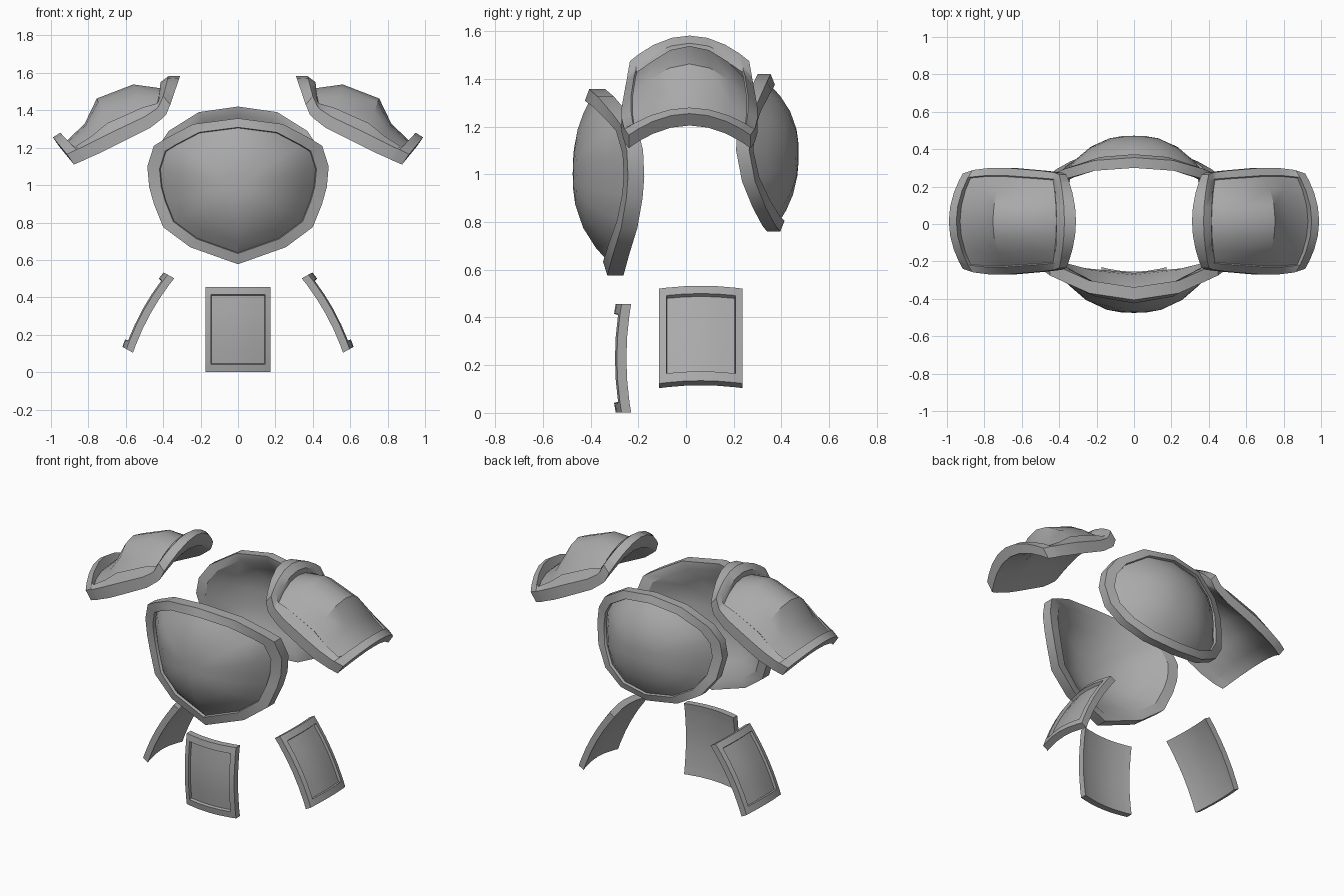
import bpy, bmesh, math
from mathutils import Matrix, Vector

if "Cube" in bpy.data.objects:
    bpy.data.objects.remove(bpy.data.objects["Cube"])

steel = bpy.data.materials.new("grey steel")
steel.diffuse_color = (0.4, 0.4, 0.4, 1)
steel.use_nodes = True
steel.node_tree.nodes["Principled BSDF"].inputs["Base Color"].default_value = steel.diffuse_color


def finish(name, bm):
    bmesh.ops.recalc_face_normals(bm, faces=bm.faces)
    me = bpy.data.meshes.new(name)
    bm.to_mesh(me)
    bm.free()
    me.materials.append(steel)
    ob = bpy.data.objects.new(name, me)
    bpy.context.collection.objects.link(ob)
    bpy.ops.object.select_all(action='DESELECT')
    ob.select_set(True)
    bpy.context.view_layer.objects.active = ob
    bpy.ops.object.shade_smooth_by_angle(angle=math.radians(32))
    return ob


def slab(name, top, bottom, matrix=None):
    """Closed shell from two point grids of equal size."""
    bm = bmesh.new()
    grids = [[[bm.verts.new(p) for p in row] for row in g] for g in (top, bottom)]
    n, m = len(top), len(top[0])
    for g in grids:
        for i in range(n - 1):
            for j in range(m - 1):
                bm.faces.new((g[i][j], g[i + 1][j], g[i + 1][j + 1], g[i][j + 1]))
    border = ([(i, 0) for i in range(n)] + [(n - 1, j) for j in range(1, m)]
              + [(i, m - 1) for i in range(n - 2, -1, -1)] + [(0, j) for j in range(m - 2, 0, -1)])
    a, b = grids
    for (i, j), (k, l) in zip(border, border[1:] + border[:1]):
        bm.faces.new((a[i][j], a[k][l], b[k][l], b[i][j]))
    if matrix:
        bm.transform(matrix)
    return finish(name, bm)


def domed_plate(name, half, side, cz, peak, thick):
    """Rimmed dome; half = (x, z, depth) outline from top centre to bottom centre."""
    outline = half + [(-x, z, d) for x, z, d in half[-2:0:-1]]
    bm = bmesh.new()

    def ring(scale, depth):
        return [bm.verts.new((x * scale, side * depth(d), cz + (z - cz) * scale))
                for x, z, d in outline]

    def bulge(s, top, lift):
        return lambda d: (d + lift) + (top - d - lift) * (1 - s ** 2.5)

    rings = [ring(0.865, lambda d: d - thick + 0.01)]            # inner lip
    for s in (0.75, 0.5, 0.25):                                  # hollow inside
        rings.insert(0, ring(0.865 * s, bulge(s, peak - thick, 0.01 - thick)))
    rings += [ring(1, lambda d: d - thick), ring(1, lambda d: d),
              ring(0.865, lambda d: d + 0.018), ring(0.855, lambda d: d)]
    for s in (0.85, 0.62, 0.35, 0.17):                           # raised panel
        rings.append(ring(0.855 * s, bulge(s, peak, 0)))
    n = len(outline)
    for a, b in zip(rings, rings[1:]):
        for i in range(n):
            k = (i + 1) % n
            bm.faces.new((a[i], a[k], b[k], b[i]))
    for r, y in ((rings[0], peak - thick), (rings[-1], peak)):
        c = bm.verts.new((0, side * y, cz))
        for i in range(n):
            bm.faces.new((r[i], r[(i + 1) % n], c))
    finish(name, bm)


# chest and back plates
domed_plate("chest_plate", [
    (0, 1.357, .406), (.24, 1.326, .37), (.385, 1.25, .305), (.45, 1.21, .275), (.485, 1.10, .248),
    (.475, .99, .243), (.45, .90, .25), (.40, .775, .272), (.256, .668, .305), (0, .577, .33)],
    -1, 1.0, .475, .068)
domed_plate("back_plate", [
    (0, 1.42, .355), (.21, 1.39, .34), (.37, 1.29, .295), (.43, 1.20, .27), (.445, 1.10, .265),
    (.42, .97, .29), (.34, .86, .335), (.20, .785, .375), (0, .76, .395)],
    1, 1.09, .472, .055)

# shoulder plates: crest and edge profiles (x, z), blended across the width
crest_top = [(.372, 1.582), (.415, 1.55), (.415, 1.53), (.56, 1.55), (.755, 1.475), (.82, 1.34),
             (.93, 1.235), (.95, 1.28), (.99, 1.255)]
edge_top = [(.40, 1.475), (.425, 1.42), (.44, 1.405), (.50, 1.365), (.68, 1.28), (.77, 1.235),
            (.85, 1.195), (.865, 1.19), (.915, 1.165)]
crest_low = [(.31, 1.582), (.345, 1.50), (.36, 1.48), (.50, 1.45), (.68, 1.385), (.77, 1.30),
             (.87, 1.245), (.89, 1.24), (.955, 1.205)]
edge_low = [(.362, 1.43), (.385, 1.375), (.40, 1.36), (.47, 1.305), (.64, 1.22), (.73, 1.175),
            (.81, 1.14), (.825, 1.132), (.877, 1.11)]
width = [.25, .26, .262, .27, .285, .285, .275, .272, .255]
across = [-1, -.86, -.84, -.6, -.3, 0, .3, .6, .84, .86, 1]


def shoulder(crest, edge, scale, recess, sx):
    rows = []
    last = len(crest) - 1
    for i, ((cx, cz), (ex, ez), w) in enumerate(zip(crest, edge, width)):
        row = []
        for v in across:
            k = 1 - v * v
            sunk = recess if abs(v) < .85 and 1 < i < last - 1 else 0
            row.append((sx * (ex + (cx - ex) * k), .015 + v * w * scale, ez + (cz - ez) * k - sunk))
        rows.append(row)
    return rows


for sx, tag in ((1, "left"), (-1, "right")):
    slab("shoulder_plate_" + tag, shoulder(crest_top, edge_top, 1, .012, sx),
         shoulder(crest_low, edge_low, 1, 0, sx))

# hip plates: one rimmed curved panel, placed three times
cols = [-1, -.83, -.81, -.4, 0, .4, .81, .83, 1]
rows = [-1, -.82, -.80, -.4, 0, .4, .80, .82, 1]


def panel(offset, recess):
    return [[(.175 * u,
              offset + .025 * u * u - .02 * (1 - t * t)
              + (recess if abs(u) < .82 and abs(t) < .81 else 0),
              .2275 * t) for u in cols] for t in rows]


outer, inner = panel(-.025, .018), panel(.015, 0)
slab("front_hip_plate", outer, inner, Matrix.Translation((0, -.27, .2285)))
tilt = Matrix.Rotation(math.radians(-29), 4, 'X')
for sx, tag in ((1, "left"), (-1, "right")):
    m = (Matrix.Translation((sx * .486, .0625, .322))
         @ Matrix.Rotation(sx * math.pi / 2, 4, 'Z') @ tilt)
    slab("side_hip_plate_" + tag, outer, inner, m)
